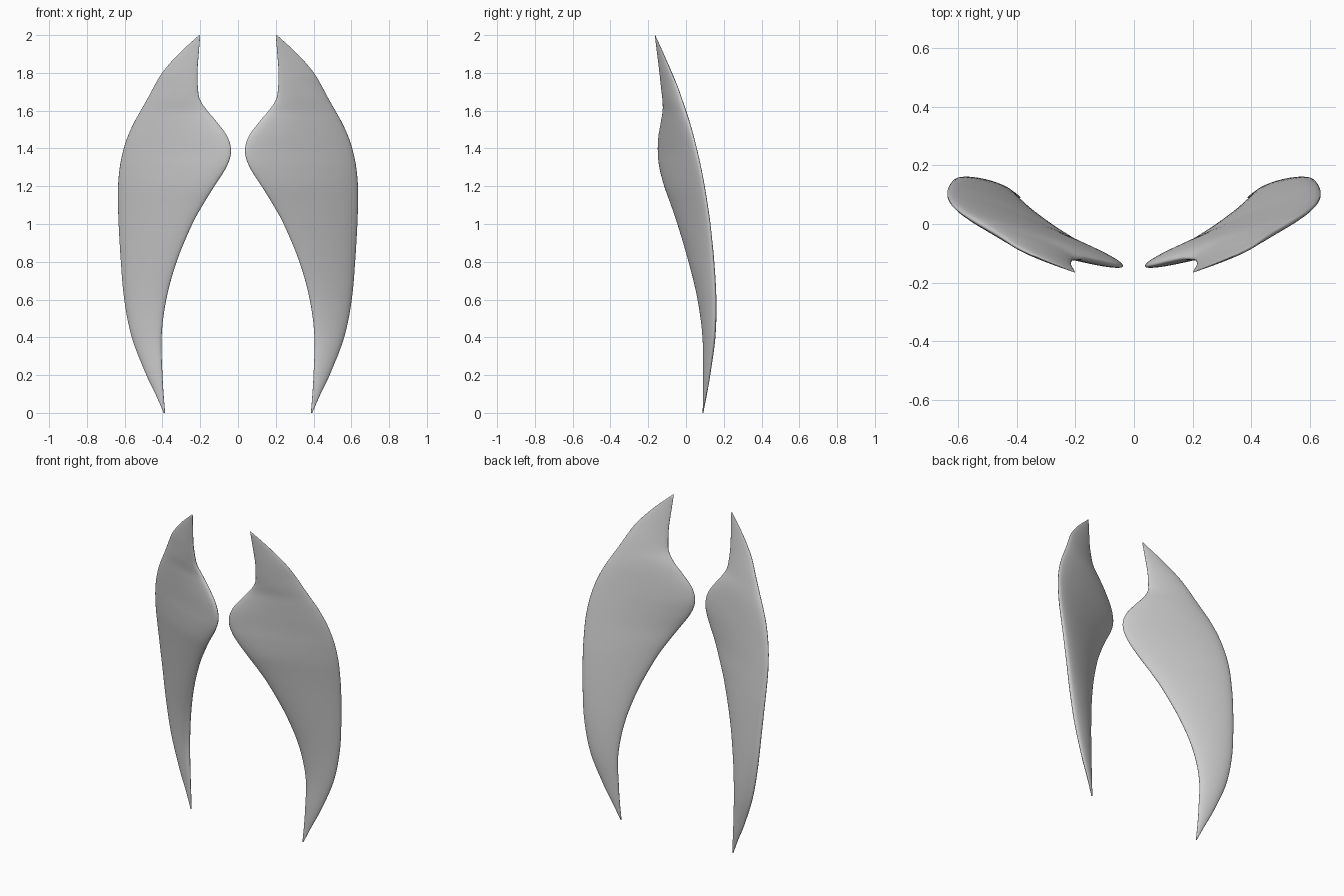
import bpy, bmesh, math
from mathutils import Vector

if "Cube" in bpy.data.objects:
    bpy.data.objects.remove(bpy.data.objects["Cube"])

# Cross-section stations: z, inner x, inner y, outer x, outer y, half thickness
STATIONS = [
    (0.00, .386, .090, .393, .090, .002),
    (0.10, .394, .094, .437, .107, .009),
    (0.20, .400, .096, .485, .122, .015),
    (0.40, .405, .096, .562, .147, .024),
    (0.60, .380, .069, .602, .153, .029),
    (0.80, .325, .020, .620, .143, .032),
    (1.00, .242, -.040, .632, .124, .034),
    (1.10, .187, -.074, .635, .110, .035),
    (1.20, .125, -.110, .635, .094, .036),
    (1.30, .062, -.136, .626, .075, .036),
    (1.38, .037, -.144, .610, .057, .035),
    (1.46, .055, -.141, .585, .037, .034),
    (1.54, .112, -.127, .549, .014, .032),
    (1.60, .163, -.117, .515, -.006, .029),
    (1.66, .202, -.119, .481, -.026, .026),
    (1.72, .212, -.127, .449, -.046, .022),
    (1.80, .215, -.137, .402, -.077, .016),
    (1.90, .208, -.151, .315, -.119, .008),
    (2.00, .200, -.165, .206, -.163, .001),
]
SUB, SEG = 5, 40


def tangent(i):
    a = STATIONS[max(i - 1, 0)]
    b = STATIONS[min(i + 1, len(STATIONS) - 1)]
    return [(q - p) / (b[0] - a[0]) for p, q in zip(a, b)]


def sample(i, t):
    """Hermite interpolation between stations i and i + 1."""
    a, b = STATIONS[i], STATIONS[i + 1]
    h = b[0] - a[0]
    ma, mb = tangent(i), tangent(i + 1)
    t2, t3 = t * t, t ** 3
    return [(2*t3 - 3*t2 + 1)*p + (t3 - 2*t2 + t)*h*m + (3*t2 - 2*t3)*q + (t3 - t2)*h*n
            for p, q, m, n in zip(a, b, ma, mb)]


def make_blade(name, side):
    bm = bmesh.new()
    rows = [sample(i, k / SUB) for i in range(len(STATIONS) - 1) for k in range(SUB)]
    rows.append(STATIONS[-1])
    rings = []
    for z, xi, yi, xo, yo, th in rows:
        a, b = Vector((xi, yi, z)), Vector((xo, yo, z))
        mid, half = (a + b) / 2, (b - a) / 2
        normal = Vector((-half.y, half.x, 0)).normalized() * th
        ring = []
        for s in range(SEG):
            ang = 2 * math.pi * s / SEG
            p = mid + half * math.cos(ang) + normal * math.sin(ang)
            ring.append(bm.verts.new((p.x * side, p.y, p.z)))
        rings.append(ring)
    # Skin between rings and close the tips
    for lo, hi in zip(rings, rings[1:]):
        for s in range(SEG):
            n = (s + 1) % SEG
            bm.faces.new((lo[s], lo[n], hi[n], hi[s]))
    bm.faces.new(rings[0])
    bm.faces.new(rings[-1])
    bmesh.ops.recalc_face_normals(bm, faces=bm.faces)
    mesh = bpy.data.meshes.new(name)
    bm.to_mesh(mesh)
    bm.free()
    for poly in mesh.polygons:
        poly.use_smooth = True
    obj = bpy.data.objects.new(name, mesh)
    bpy.context.collection.objects.link(obj)


# Mirrored pair of curved blades
make_blade("right_blade", 1)
make_blade("left_blade", -1)
